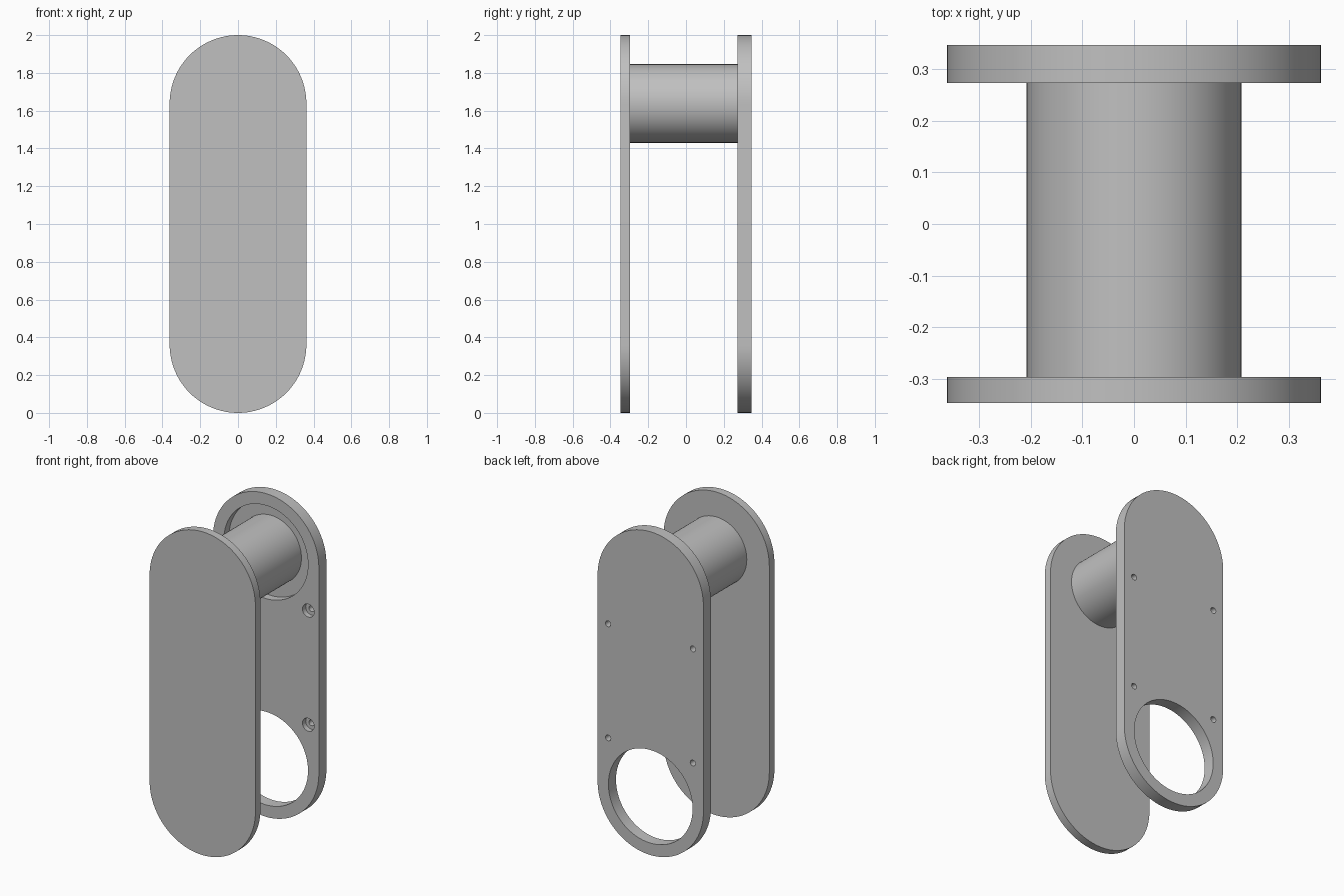
import bpy, bmesh, math

cube = bpy.data.objects.get("Cube")
if cube:
    bpy.data.objects.remove(cube, do_unlink=True)

grey = bpy.data.materials.new("plain grey")
grey.use_nodes = True
grey.diffuse_color = (0.53, 0.53, 0.53, 1)
grey.node_tree.nodes["Principled BSDF"].inputs["Base Color"].default_value = (0.53, 0.53, 0.53, 1)

RADIUS = 0.362            # rounded plate ends
LOW, HIGH = RADIUS, 2 - RADIUS
OPENING = 0.288


def prism(name, outline, y0, y1):
    """Extrude an outline of (x, z) points from y0 to y1."""
    bm = bmesh.new()
    face = bm.faces.new([bm.verts.new((x, y0, z)) for x, z in outline])
    moved = bmesh.ops.extrude_face_region(bm, geom=[face])["geom"]
    verts = [v for v in moved if isinstance(v, bmesh.types.BMVert)]
    bmesh.ops.translate(bm, verts=verts, vec=(0, y1 - y0, 0))
    bmesh.ops.recalc_face_normals(bm, faces=bm.faces)
    mesh = bpy.data.meshes.new(name)
    bm.to_mesh(mesh)
    bm.free()
    mesh.materials.append(grey)
    obj = bpy.data.objects.new(name, mesh)
    bpy.context.collection.objects.link(obj)
    return obj


def arc(x, z, r, start, end, steps):
    return [(x + r * math.cos(start + (end - start) * i / steps),
             z + r * math.sin(start + (end - start) * i / steps)) for i in range(steps + 1)]


def disc(name, x, z, r, y0, y1, steps=96):
    return prism(name, arc(x, z, r, 0, math.tau, steps)[:-1], y0, y1)


def plate(name, y0, y1):
    outline = (arc(0, HIGH, RADIUS, 0, math.pi, 48)
               + arc(0, LOW, RADIUS, math.pi, math.tau, 48))
    return prism(name, outline, y0, y1)


def activate(obj):
    bpy.ops.object.select_all(action="DESELECT")
    obj.select_set(True)
    bpy.context.view_layer.objects.active = obj


def cut(target, cutter):
    mod = target.modifiers.new("cut", "BOOLEAN")
    mod.operation = "DIFFERENCE"
    mod.solver = "EXACT"
    mod.object = cutter
    activate(target)
    bpy.ops.object.modifier_apply(modifier=mod.name)
    bpy.data.objects.remove(cutter, do_unlink=True)


# Plates and the peg between them
front_plate = plate("front_plate", -0.347, -0.297)
back_plate = plate("back_plate", 0.273, 0.347)
peg = disc("peg", 0, HIGH, 0.208, -0.305, 0.33)

# Round opening at the bottom, shallow socket for the peg at the top
cut(back_plate, disc("opening_cutter", 0, LOW, OPENING, 0.2, 0.4))
cut(back_plate, disc("socket_cutter", 0, HIGH, OPENING, 0.2, 0.323))

# Four counterbored screw holes
for x in (-0.29, 0.29):
    for z in (0.647, 1.353):
        cut(back_plate, disc("head_cutter", x, z, 0.04, 0.2, 0.305, 32))
        cut(back_plate, disc("screw_cutter", x, z, 0.018, 0.2, 0.4, 24))

for obj in (front_plate, back_plate, peg):
    activate(obj)
    bpy.ops.object.shade_smooth_by_angle(angle=math.radians(30))
